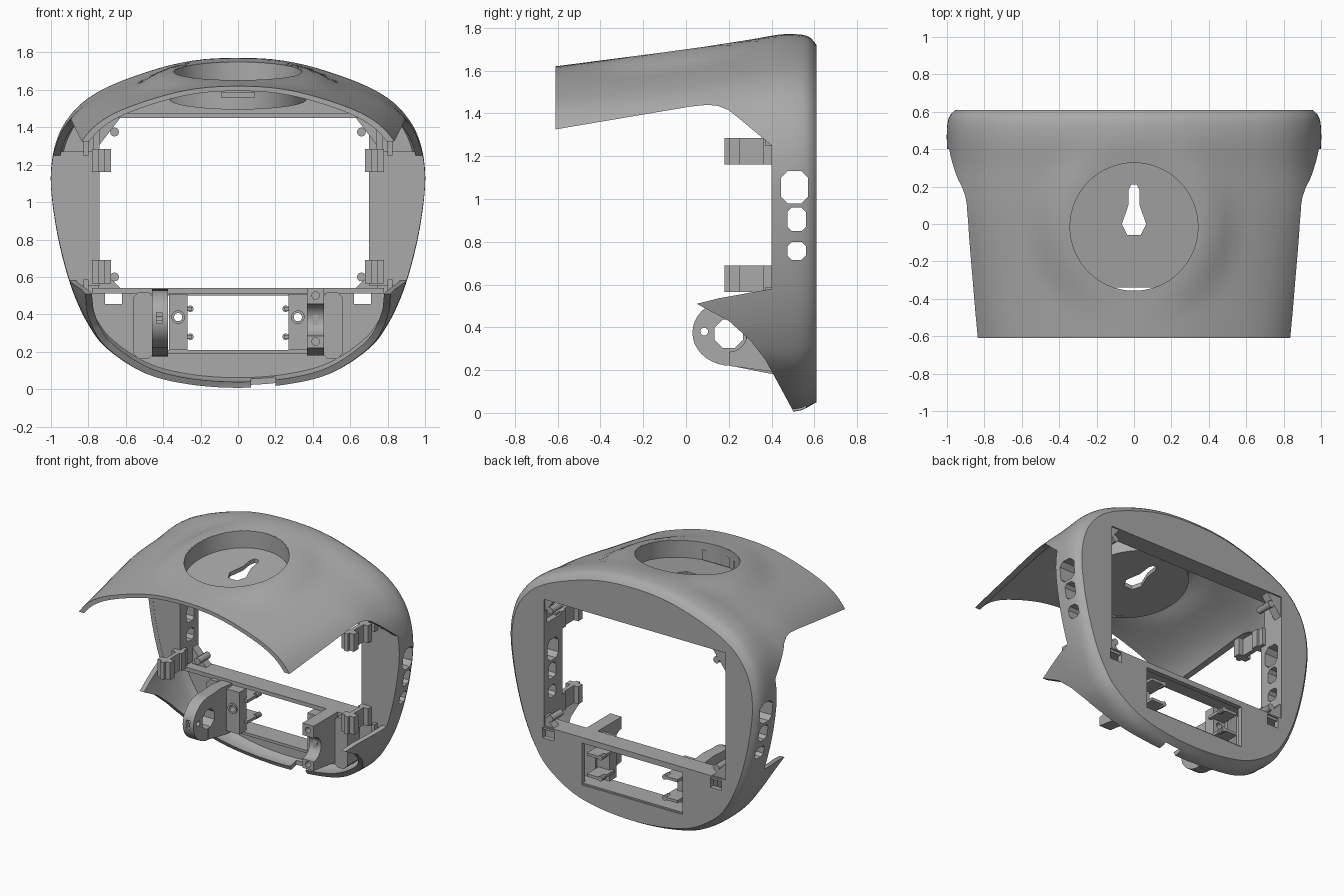
import bpy, bmesh, math
from mathutils import Vector

if "Cube" in bpy.data.objects:
    bpy.data.objects.remove(bpy.data.objects["Cube"])

grey = bpy.data.materials.new("matte grey")
grey.use_nodes = True
COLOUR = (0.4, 0.4, 0.4, 1)
grey.diffuse_color = COLOUR
grey.node_tree.nodes["Principled BSDF"].inputs["Base Color"].default_value = COLOUR


def make(name, bm):
    bmesh.ops.recalc_face_normals(bm, faces=bm.faces)
    me = bpy.data.meshes.new(name)
    bm.to_mesh(me)
    bm.free()
    me.materials.append(grey)
    ob = bpy.data.objects.new(name, me)
    bpy.context.collection.objects.link(ob)
    return ob


def loft(name, rings):
    bm = bmesh.new()
    loops = [[bm.verts.new(p) for p in r] for r in rings]
    for a, b in zip(loops, loops[1:]):
        for i in range(len(a)):
            j = (i + 1) % len(a)
            bm.faces.new((a[i], a[j], b[j], b[i]))
    bm.faces.new(loops[0])
    bm.faces.new(loops[-1][::-1])
    return make(name, bm)


def box(name, x, y, z):
    return loft(name, [[(x[0], y[0], k), (x[1], y[0], k), (x[1], y[1], k), (x[0], y[1], k)] for k in z])


def prism(name, pts, a, b, axis, tilt=0.0):
    """Extrude a 2D profile from a to b along the axis; tilt slopes upright prisms along y."""
    place = {"x": lambda p, t: (t, p[0], p[1]), "y": lambda p, t: (p[0], t, p[1]),
             "z": lambda p, t: (p[0], p[1], t + tilt * p[1])}[axis]
    return loft(name, [[place(p, t) for p in pts] for t in (a, b)])


def circle(u, v, r, n=24, phase=0.0):
    return [(u + r * math.cos(phase + i * math.tau / n), v + r * math.sin(phase + i * math.tau / n)) for i in range(n)]


def chamfered(u, v, c):
    (a, b), (d, e) = u, v
    return [(a + c, d), (b - c, d), (b, d + c), (b, e - c), (b - c, e), (a + c, e), (a, e - c), (a, d + c)]


def combine(ob, cutters, op="DIFFERENCE"):
    bpy.context.view_layer.objects.active = ob
    for c in cutters:
        mod = ob.modifiers.new("cut", "BOOLEAN")
        mod.operation, mod.solver, mod.object = op, "EXACT", c
        bpy.ops.object.modifier_apply(modifier=mod.name)
        bpy.data.objects.remove(c)
    return ob


def spline(p0, p1, p2, p3, t):
    return 0.5 * (2 * p1 + (p2 - p0) * t + (2 * p0 - 5 * p1 + 4 * p2 - p3) * t * t + (3 * p1 - p0 - 3 * p2 + p3) * t ** 3)


def ease(table, y):
    """Smooth interpolation through (position, value) pairs."""
    n = len(table)
    k = max(0, min(n - 2, sum(y > p[0] for p in table) - 1))
    slope = lambda i: ((table[min(i + 1, n - 1)][1] - table[max(i - 1, 0)][1])
                       / (table[min(i + 1, n - 1)][0] - table[max(i - 1, 0)][0]))
    (a, va), (b, vb) = table[k], table[k + 1]
    h = b - a
    t = max(0, min(1, (y - a) / h))
    return (va * (2 * t ** 3 - 3 * t * t + 1) + vb * (3 * t * t - 2 * t ** 3)
            + h * slope(k) * (t ** 3 - 2 * t * t + t) + h * slope(k + 1) * (t ** 3 - t * t))


# Outer skin: one rounded outline, scaled along the depth
HALF = [(0, 1.77), (.3, 1.745), (.6, 1.655), (.8, 1.555), (.92, 1.43), (.98, 1.29), (1, 1.12), (.98, .92),
        (.94, .72), (.88, .52), (.8, .35), (.7, .22), (.5, .09), (.27, .03), (0, .01)]
ctrl = [Vector(p) for p in HALF + [(-x, z) for x, z in HALF[-2:0:-1]]]
OUTLINE = [spline(*(ctrl[(i + k) % len(ctrl)] for k in (-1, 0, 1, 2)), s / 5) for i in range(len(ctrl)) for s in range(5)]
REAR = [(.4, 1), (.52, 1), (.58, .985), (.61, .955)]
HOOD_WIDTH = [(-.61, .898), (-.3, .95), (0, 1), (.1, 1.01), (.2, 1.008), (.3, 1)] + REAR
VISOR_WIDTH = [(-.61, .88), (0, .925), (.1, .94), (.2, .962), (.3, .985)] + REAR
CREST = [(-.61, 1.62), (0, 1.7), (.3, 1.745), (.45, 1.77), (.54, 1.768), (.58, 1.755), (.61, 1.72)]
FLOOR = [(.4, 1), (.53, 1), (.61, .955)]
WELL_Y, TILT = -.015, .145


def skin(name, ys, shrink=1.0):
    rings = []
    for y in ys:
        ring, crest = [], ease(CREST, y)
        hood, visor = ease(HOOD_WIDTH, y), ease(VISOR_WIDTH, y)
        for x, z in OUTLINE:
            x *= visor + (hood - visor) * max(0, min(1, (z - .6) / .6))
            z = .9 + (z - .9) * ((crest - .9) / .87 if z > .9 else ease(FLOOR, y))
            if z > 1.3:  # flat collar around the round well
                w = max(0, min(1, (.56 - math.hypot(x, y - WELL_Y)) / .21))
                z += (crest - z) * w * w * (3 - 2 * w)
            ring.append((x * shrink, y, .9 + (z - .9) * shrink))
        rings.append(ring)
    return loft(name, rings)


STEPS = [-.61 + .04 * i for i in range(28)]
BACK = [.51, .54, .565, .585, .6, .61]

# Side profile that trims the skin into hood, frame and lower visor
SIDE = [(.7, 1.9), (.7, -.1), (.5, -.1), (.5, .01), (.43, .14), (.37, .25), (.3, .34), (.2, .43), (.05, .51),
        (.15, .535), (.4, .58), (.4, 1.25), (.25, 1.375), (.2, 1.415), (.15, 1.435), (.1, 1.44), (.02, 1.432), (-.7, 1.31), (-.7, 1.9)]
housing = skin("housing_shell", STEPS + BACK)
combine(housing, [skin("cavity", [-.68] + STEPS + [.51, .54, .575], .964)])
combine(housing, [prism("trim", SIDE, -1.2, 1.2, "x")], "INTERSECT")

# Rear openings, bottom notch and well mouth
cuts = [box("opening", (-.74, .70), (.5, .7), (.54, 1.45)),
        box("window", (-.4, .4), (.5, .7), (.2, .5)),
        prism("notch", chamfered((.07, .2), (-.1, .2), .03), .4, .56, "y"),
        prism("mouth", circle(0, WELL_Y, .345, 64), 1.5, 2, "z")]
for s in (-1, 1):
    cuts.append(box("corner_hole", sorted((s * .62, s * .71)), (.5, .7), (.455, .53)))
combine(housing, cuts)

# Solid side frames behind the flat front edge
frames = []
for name, x in (("left_frame", (.70, 1.2)), ("right_frame", (-1.2, -.74))):
    f = skin(name, STEPS[24:] + BACK, .985)
    combine(f, [box("limit", x, (.401, .6), (.555, 1.27))], "INTERSECT")
    frames.append(f)
for ob in [housing] + frames:
    combine(ob, [prism("slot", chamfered((.445, .57), (.98, 1.13), .03), -1.2, 1.2, "x"),
                 prism("slot", chamfered((.475, .56), (.85, .96), .02), -1.2, 1.2, "x"),
                 prism("slot", chamfered((.475, .56), (.715, .8), .02), -1.2, 1.2, "x")])

# Round well with a tilted floor and a keyhole
well = skin("round_well", STEPS + BACK, .999)
combine(well, [prism("limit", circle(0, WELL_Y, .365, 64), 1.55, 2, "z", TILT)], "INTERSECT")
KEY = [(-.065, 0), (-.035, -.06), (.035, -.06), (.065, 0), (.03, .1), (.03, .18), (.015, .21), (-.015, .21), (-.03, .18), (-.03, .1)]
combine(well, [prism("bore", circle(0, WELL_Y, .342, 64), 1.58, 2, "z", TILT),
               prism("keyhole", KEY, 1.4, 1.7, "z"),
               prism("slit", [(-.19, -.3), (-.12, -.355), (.12, -.355), (.19, -.3), (.12, -.34), (-.12, -.34)], 1.4, 1.6, "z")])
box("well_latch", (-.09, .09), (-.4, -.37), (1.56, 1.585))

# Ledges above and below the main opening
box("top_ledge", (-.76, .76), (.48, .6), (1.45, 1.475))
box("bottom_ledge", (-.78, .78), (.47, .6), (.512, .54))

# Repeated fittings on both sides
for s, side in ((1, "left"), (-1, "right")):
    def sbox(name, x, y, z):
        return box(side + "_" + name, sorted((s * x[0], s * x[1])), y, z)
    sbox("upper_wall", (.74, .775), (.44, .6), (1.26, 1.46))
    for z, part in ((1.16, "upper"), (.565, "lower")):
        sbox(part + "_clip", (.715, .745), (.18, .45), (z, z + .125))
        sbox(part + "_clip_rib", (.68, .78), (.2, .25), (z, z + .125))
        sbox(part + "_clip_foot", (.7, .78), (.36, .41), (z, z + .125))
    for z, h, part in ((1.45, -.15, "upper"), (.54, .12, "lower")):
        prism(side + "_" + part + "_gusset", [(s * .63, z), (s * .745, z), (s * .745, z + h)], .54, .6, "y")
        prism(side + "_" + part + "_pin", circle(s * .66, z + h * .5, .024, 12), .48, .6, "y")
    for z in (1.25, .5):
        sbox("edge_hook", (.80, .825), (.37, .45), (z, z + .085))
    # Lower bracket: cheek, screw block and snap hooks
    prism(side + "_cheek", chamfered(sorted((s * .45, s * .56)), (.16, .52), .03), .44, .58, "y")
    combine(sbox("screw_block", (.27, .37), (.4, .48), (.21, .51)),
            [prism("screw_hole", circle(s * .32, .385, .022), .3, .6, "y")])
    collar = prism(side + "_screw_collar", circle(s * .32, .385, .036), .39, .41, "y")
    combine(collar, [prism("screw_hole", circle(s * .32, .385, .022), .3, .6, "y")])
    for z in (.27, .42):
        sbox("snap_hook", (.245, .36), (.46, .61), (z, z + .02))
        prism(side + "_snap_tip", circle(s * .255, z + .01, .018, 10), .56, .61, "y")
box("window_sill", (-.45, .45), (.45, .6), (.19, .21))

# Pivot lug with cap, and its open half on the other side
arc = [(.21 + .18 * math.cos(a), .375 + .155 * math.sin(a)) for a in (math.radians(80 + 10 * i) for i in range(20))]
LUG = [(.5, .52), (.34, .535)] + arc + [(.42, .178), (.5, .175)]
pivot = lambda: prism("pivot", circle(.2, .37, .072, 8, math.pi / 8), -1, 1, "x")
lug = prism("pivot_lug", LUG, -.46, -.375, "x")
combine(lug, [pivot(), prism("pin_hole", circle(.085, .38, .018), -1, 1, "x"),
              box("split", (-.5, -.33), (.198, .203), (.1, .3)),
              box("recess", (-.435, -.405), (0, .07), (.35, .41))])
SADDLE = [(.2, .22), (.5, .18), (.5, .54), (.2, .54)]
post = prism("open_saddle", SADDLE, .37, .46, "x")
combine(post, [prism("saddle", circle(.2, .37, .085, 32), .3, .5, "x")]
        + [prism("screw_hole", circle(.415, z, .02), .1, .3, "y") for z in (.255, .5)])
box("saddle_rib", (.4, .43), (.28, .32), (.28, .46))

# Smooth shading with crisp edges
for ob in bpy.data.objects:
    if ob.type == "MESH":
        ob.select_set(True)
        bpy.context.view_layer.objects.active = ob
bpy.ops.object.shade_smooth_by_angle(angle=math.radians(30))
